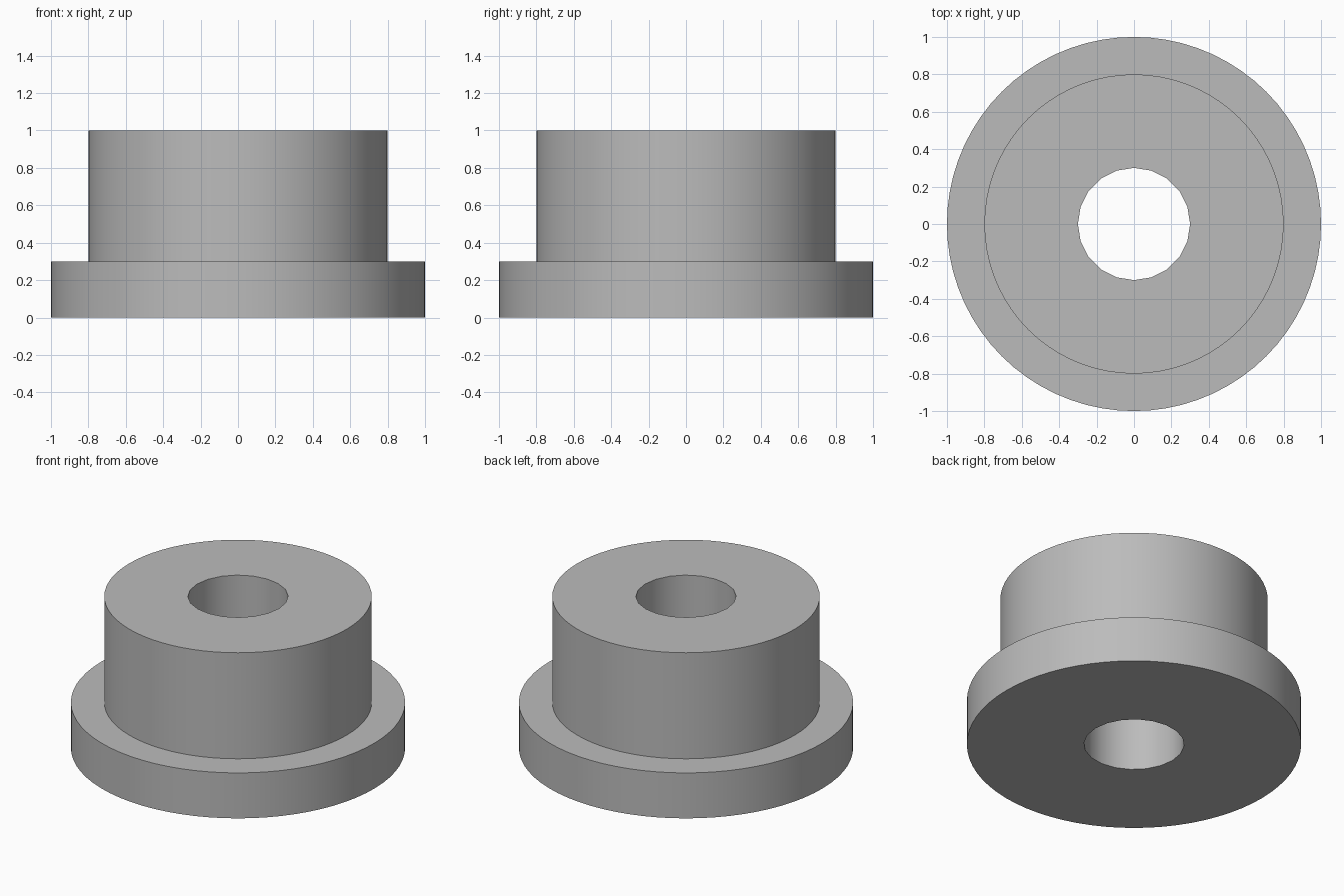
import bpy, bmesh
from math import radians
from mathutils import Matrix

default = bpy.data.objects.get("Cube")
if default:
    bpy.data.objects.remove(default)

GREY = (0.5, 0.5, 0.5, 1)
OUTER_SIDES, BORE_SIDES = 72, 20


def make_material(name, colour):
    mat = bpy.data.materials.new(name)
    mat.use_nodes = True
    mat.diffuse_color = colour
    mat.node_tree.nodes["Principled BSDF"].inputs["Base Color"].default_value = colour
    return mat


def ring(bm, radius, z, sides):
    """Add one horizontal loop of edges."""
    verts = bmesh.ops.create_circle(bm, segments=sides, radius=radius,
                                    matrix=Matrix.Translation((0, 0, z)))["verts"]
    return list({e for v in verts for e in v.link_edges})


bm = bmesh.new()

# Stepped outside: flange wall, shoulder, sleeve wall
outside = [ring(bm, r, z, OUTER_SIDES)
           for r, z in ((1, 0), (1, 0.3), (0.8, 0.3), (0.8, 1))]
# Through bore
bore = [ring(bm, 0.3, z, BORE_SIDES) for z in (0, 1)]

for loops in (outside, bore):
    for lower, upper in zip(loops, loops[1:]):
        bmesh.ops.bridge_loops(bm, edges=lower + upper)

# Flat annular ends between the outside and the bore
for rim, hole in ((outside[0], bore[0]), (outside[-1], bore[-1])):
    bmesh.ops.triangle_fill(bm, edges=rim + hole, use_beauty=True)

bmesh.ops.recalc_face_normals(bm, faces=bm.faces)
mesh = bpy.data.meshes.new("flanged_bushing")
bm.to_mesh(mesh)
bm.free()
mesh.materials.append(make_material("grey", GREY))

bushing = bpy.data.objects.new("flanged_bushing", mesh)
bpy.context.collection.objects.link(bushing)
bpy.ops.object.select_all(action="DESELECT")
bushing.select_set(True)
bpy.context.view_layer.objects.active = bushing
bpy.ops.object.shade_smooth_by_angle(angle=radians(30))
